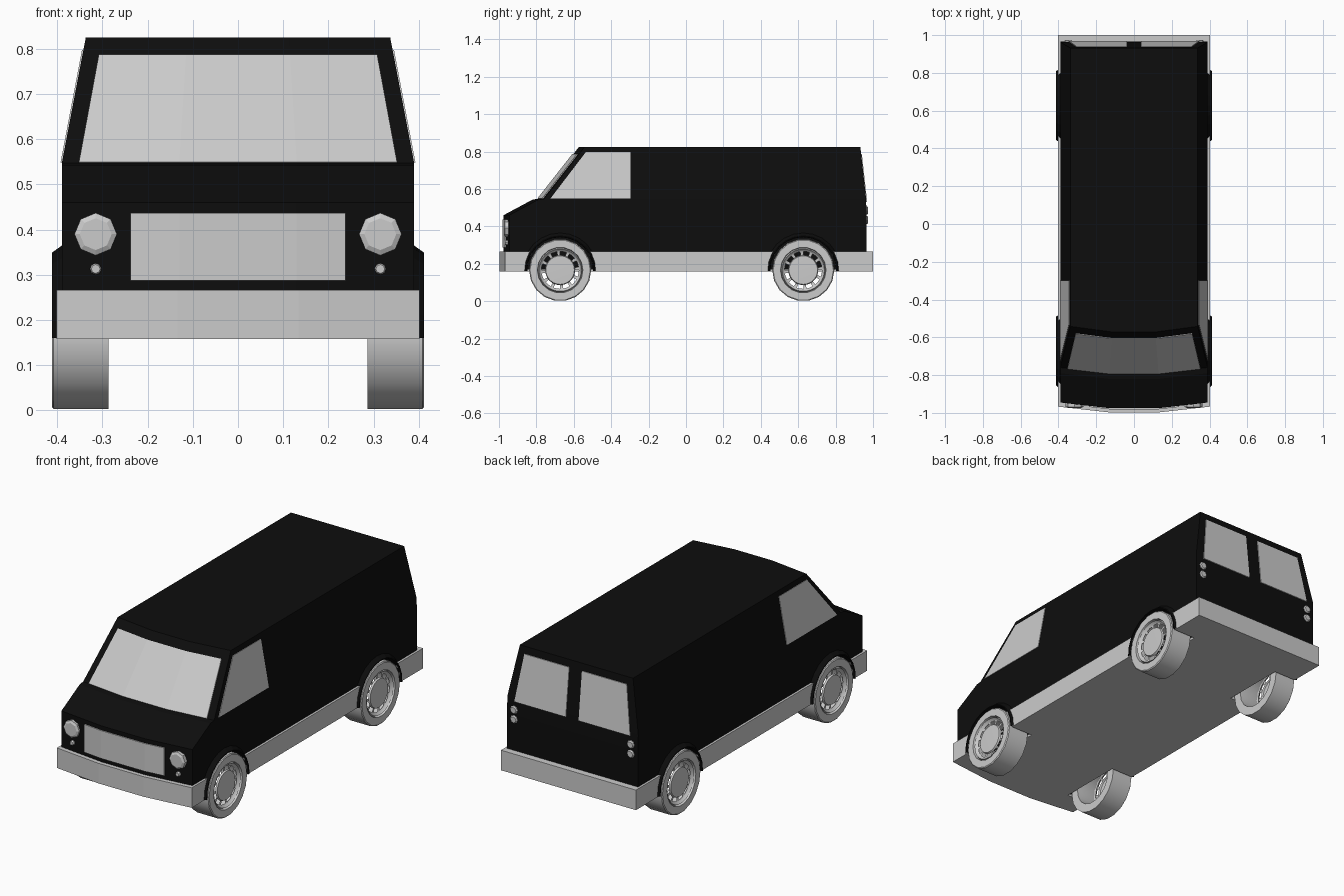
import bpy, bmesh, math
from mathutils import Vector

if "Cube" in bpy.data.objects:
    bpy.data.objects.remove(bpy.data.objects["Cube"])

black = bpy.data.materials.new("black_paint")
black.diffuse_color = (0.004, 0.004, 0.004, 1)
black.use_nodes = True
black.node_tree.nodes["Principled BSDF"].inputs["Base Color"].default_value = black.diffuse_color
BOW = 0.03          # how far the front sweeps back at its corners
WHEELS = {"front": -0.673, "rear": 0.627}
WHEEL_Z = 0.166


def make(name, bm, mat=None, mirror=False, smooth=False):
    bmesh.ops.remove_doubles(bm, verts=bm.verts, dist=1e-5)
    bmesh.ops.recalc_face_normals(bm, faces=bm.faces)
    me = bpy.data.meshes.new(name)
    bm.to_mesh(me)
    bm.free()
    ob = bpy.data.objects.new(name, me)
    bpy.context.collection.objects.link(ob)
    if mat:
        me.materials.append(mat)
    if mirror:
        ob.modifiers.new("mirror", 'MIRROR')
    if smooth:
        bpy.ops.object.select_all(action='DESELECT')
        ob.select_set(True)
        bpy.context.view_layer.objects.active = ob
        bpy.ops.object.shade_smooth_by_angle(angle=math.radians(35))
    return ob


def loft(name, levels, mat=None):
    """Stack plan outlines: each level is (z, front y, rear y, half width)."""
    bm = bmesh.new()
    rings = []
    for z, f, r, w in levels:
        plan = [(-w, r), (-w, f + BOW), (-w / 3, f), (w / 3, f), (w, f + BOW), (w, r)]
        rings.append([bm.verts.new((x, y, z)) for x, y in plan])
    for a, b in zip(rings, rings[1:]):
        for i in range(6):
            j = (i + 1) % 6
            bm.faces.new((a[i], a[j], b[j], b[i]))
    bm.faces.new(rings[0])
    bm.faces.new(rings[-1])
    return make(name, bm, mat)


def panel(name, rows, offset, mirror=False):
    """Thin plate from rows of points, pushed out by offset."""
    bm = bmesh.new()
    o = Vector(offset)
    grids = [[[bm.verts.new(Vector(p) + o * k) for p in row] for row in rows] for k in (1, -1)]
    for lo, hi in grids:
        for i in range(len(lo) - 1):
            bm.faces.new((lo[i], lo[i + 1], hi[i + 1], hi[i]))
    (a, b), (c, d) = grids
    rim = list(zip(a + b[::-1], c + d[::-1]))
    for i, (p, q) in enumerate(rim):
        r, s = rim[(i + 1) % len(rim)]
        bm.faces.new((p, r, s, q))
    return make(name, bm, None, mirror)


def lathe(bm, profile, cy, segs, a0=0.0, a1=math.tau, closed=False, skip=None):
    """Spin (radius, x) points about the axle at cy; skip(i, k) leaves a hole."""
    rings = []
    for i in range(segs + 1):
        a = a0 + (a1 - a0) * i / segs
        rings.append([Vector((x, cy + r * math.cos(a), WHEEL_Z + r * math.sin(a))) for r, x in profile])
    n = len(profile)
    for i in range(segs):
        for k in range(n if closed else n - 1):
            if skip and skip(i, k):
                continue
            m = (k + 1) % n
            q = [rings[i][k], rings[i][m], rings[i + 1][m], rings[i + 1][k]]
            pts = []
            for p in q:
                if all((p - o).length > 1e-6 for o in pts):
                    pts.append(p)
            bm.faces.new([bm.verts.new(p) for p in pts])


def lamp(name, x, y, z, r, sides):
    """Round lamp facing along y, mirrored to both sides."""
    s = -1 if y < 0 else 1
    bm = bmesh.new()
    rings = []
    for rad, dy in ((r, -0.03), (r, 0.006), (r * 0.75, 0.012)):
        rings.append([bm.verts.new((x + rad * math.sin(math.tau * i / sides), y + s * dy,
                                    z + rad * math.cos(math.tau * i / sides))) for i in range(sides)])
    for a, b in zip(rings, rings[1:]):
        for i in range(sides):
            j = (i + 1) % sides
            bm.faces.new((a[i], a[j], b[j], b[i]))
    bm.faces.new(rings[0])
    bm.faces.new(rings[-1])
    make(name, bm, None, True)


# body shell and the grey bumper and sill band
body = loft("body", [(0.17, -0.975, 0.965, 0.39), (0.46, -0.975, 0.965, 0.39),
                     (0.543, -0.82, 0.963, 0.39), (0.547, -0.79, 0.963, 0.39),
                     (0.825, -0.572, 0.932, 0.337)], black)
band = loft("bumper_and_sill", [(0.158, -0.997, 1.0, 0.402), (0.266, -0.997, 1.0, 0.402)])

# wheel wells
bm = bmesh.new()
for cy in WHEELS.values():
    lathe(bm, [(0, 0.27), (0.178, 0.27), (0.178, 0.5), (0, 0.5)], cy, 20)
wells = make("wheel_well_cutter", bm, black, True)
wells.hide_render = True
wells.hide_viewport = True
for ob in (body, band):
    mod = ob.modifiers.new("wells", 'BOOLEAN')
    mod.operation = 'DIFFERENCE'
    mod.solver = 'EXACT'
    mod.object = wells

# wheels, rims and arch flares
for end, cy in WHEELS.items():
    bm = bmesh.new()
    lathe(bm, [(0.12, 0.287), (0.166, 0.287), (0.166, 0.408), (0.161, 0.412),
               (0.122, 0.412), (0.117, 0.385)], cy, 18, closed=True)
    make(end + "_tyre", bm, None, True, True)
    bm = bmesh.new()
    lathe(bm, [(0.119, 0.395), (0.113, 0.408), (0.104, 0.395), (0.1, 0.393), (0.08, 0.393),
               (0.076, 0.402), (0.0, 0.404)], cy, 36, skip=lambda i, k: k == 3 and i % 3 != 0)
    make(end + "_rim", bm, None, True, True)
    bm = bmesh.new()
    lathe(bm, [(0.176, 0.385), (0.178, 0.412), (0.183, 0.412), (0.2, 0.388)], cy, 12,
          -0.03, math.pi + 0.03, closed=True)
    make(end + "_arch_flare", bm, black, True)


# glass and grille following the bowed front
def front_row(half, z, y, w):
    third = w / 3
    end = y + BOW * (half - third) / (w - third)
    return [(-half, end, z), (-third, y, z), (third, y, z), (half, end, z)]


panel("windscreen", [front_row(0.352, 0.547, -0.79, 0.39),
                     front_row(0.308, 0.785, -0.603, 0.345)], (0, -0.004, 0.003))
panel("grille", [front_row(0.238, 0.287, -0.975, 0.39),
                 front_row(0.238, 0.437, -0.975, 0.39)], (0, -0.006, 0))


def side_x(z):
    return 0.39 - 0.053 * (z - 0.547) / 0.278


panel("side_window", [[(side_x(0.548), -0.725, 0.548), (side_x(0.548), -0.298, 0.548)],
                      [(side_x(0.797), -0.535, 0.797), (side_x(0.797), -0.298, 0.797)]],
      (0.003, 0, 0.0006), True)


def rear_y(z):
    return 0.963 - 0.031 * (z - 0.547) / 0.278


panel("rear_window", [[(0.038, rear_y(0.53), 0.53), (0.345, rear_y(0.53), 0.53)],
                      [(0.038, rear_y(0.787), 0.787), (0.305, rear_y(0.787), 0.787)]],
      (0, 0.004, 0), True)

# lamps
lamp("headlight", 0.315, -0.962, 0.39, 0.047, 8)
lamp("indicator", 0.315, -0.956, 0.313, 0.013, 8)
lamp("upper_tail_light", 0.348, 0.962, 0.485, 0.022, 8)
lamp("lower_tail_light", 0.348, 0.962, 0.434, 0.022, 8)
